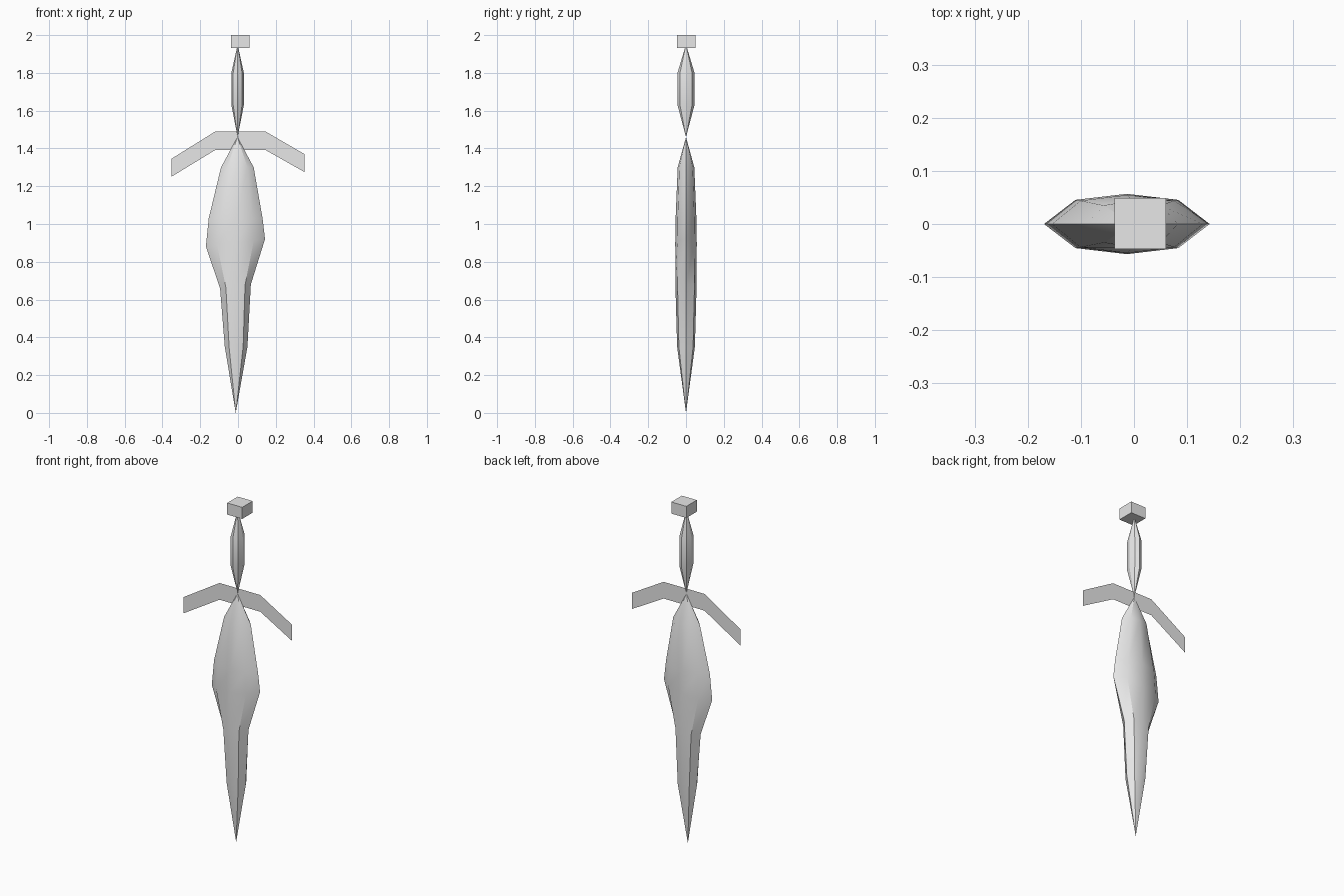
import bpy
import math

cube = bpy.data.objects.get("Cube")
if cube:
    bpy.data.objects.remove(cube, do_unlink=True)

metal = bpy.data.materials.new("plain grey")
metal.use_nodes = True
grey = (0.8, 0.8, 0.8, 1)
metal.diffuse_color = grey
metal.node_tree.nodes["Principled BSDF"].inputs["Base Color"].default_value = grey


def add_part(name, verts, faces, smooth=None):
    mesh = bpy.data.meshes.new(name)
    mesh.from_pydata(verts, [], faces)
    mesh.materials.append(metal)
    obj = bpy.data.objects.new(name, mesh)
    bpy.context.collection.objects.link(obj)
    if smooth:
        bpy.ops.object.select_all(action='DESELECT')
        obj.select_set(True)
        bpy.context.view_layer.objects.active = obj
        bpy.ops.object.shade_smooth_by_angle(angle=math.radians(smooth))
    return obj


def spindle(name, bottom, rings, top, section, smooth):
    """Loft a section through rings of (left z, right z, left x, right x, half depth)."""
    n = len(section)
    verts = [bottom]
    for zl, zr, xl, xr, depth in rings:
        for u, v in section:
            t = (u + 1) / 2
            verts.append((xl + (xr - xl) * t, depth * v, zl + (zr - zl) * t))
    verts.append(top)
    last = len(verts) - 1
    faces = []
    for i in range(n):
        j = (i + 1) % n
        faces.append((0, 1 + j, 1 + i))
        for r in range(len(rings) - 1):
            a, b = 1 + r * n, 1 + (r + 1) * n
            faces.append((a + i, a + j, b + j, b + i))
        faces.append((last - n + i, last - n + j, last))
    return add_part(name, verts, faces, smooth)


# Leaf-shaped blade with thin side edges
leaf = [(1, 0), (0.62, 0.8), (0, 1), (-0.62, 0.8),
        (-1, 0), (-0.62, -0.8), (0, -1), (0.62, -0.8)]
spindle("blade", (-0.012, 0, 0.0),
        [(0.35, 0.35, -0.07, 0.05, 0.047),
         (0.66, 0.68, -0.095, 0.068, 0.056),
         (0.88, 0.92, -0.17, 0.143, 0.057),
         (1.03, 1.03, -0.155, 0.13, 0.055),
         (1.3, 1.3, -0.09, 0.083, 0.044)],
        (-0.003, 0, 1.46), leaf, 35)

# Faceted grip
octagon = [(math.cos(i * math.pi / 4), math.sin(i * math.pi / 4)) for i in range(8)]
spindle("grip", (-0.002, 0, 1.46),
        [(1.63, 1.63, -0.035, 0.031, 0.045),
         (1.8, 1.8, -0.035, 0.031, 0.045)],
        (-0.002, 0, 1.95), octagon, 30)

# Flat bent crossguard: pairs of upper and lower points
guard = [(-0.353, 1.345, 1.25), (-0.12, 1.49, 1.392),
         (0.145, 1.49, 1.392), (0.352, 1.37, 1.275)]
add_part("crossguard",
         [(x, 0, z) for x, hi, lo in guard for z in (lo, hi)],
         [(2 * i, 2 * i + 2, 2 * i + 3, 2 * i + 1) for i in range(3)])

# Square pommel
bpy.ops.mesh.primitive_cube_add(size=1, location=(0.012, 0.001, 1.966))
pommel = bpy.context.object
pommel.name = "pommel"
pommel.scale = (0.097, 0.097, 0.068)
pommel.data.materials.append(metal)
